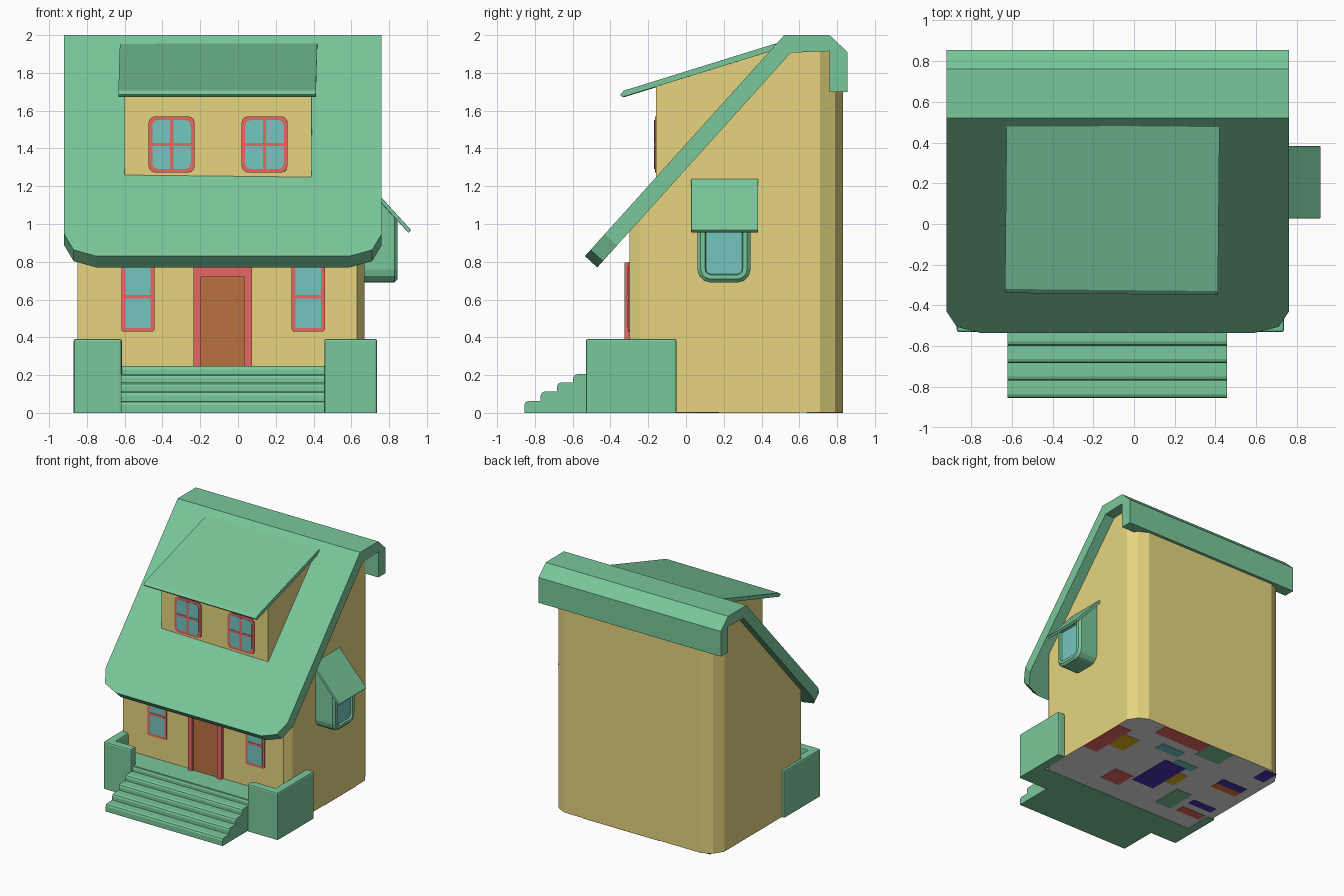
import bpy, bmesh, math
from mathutils import Vector

if "Cube" in bpy.data.objects:
    bpy.data.objects.remove(bpy.data.objects["Cube"])


def material(name, rgb):
    m = bpy.data.materials.new(name)
    m.diffuse_color = (*rgb, 1)
    m.use_nodes = True
    m.node_tree.nodes["Principled BSDF"].inputs["Base Color"].default_value = m.diffuse_color
    return m


GREEN = material("roof_green", (0.193, 0.575, 0.325))
WALL = material("wall_yellow", (0.79, 0.665, 0.215))
RED = material("frame_red", (0.80, 0.138, 0.125))
GLASS = material("glass_blue", (0.178, 0.56, 0.52))
BROWN = material("door_brown", (0.50, 0.165, 0.052))
BASE = material("base_grey", (0.79, 0.79, 0.79))
GOLD = material("base_gold", (0.78, 0.47, 0.01))
VIOLET = material("base_violet", (0.07, 0.03, 0.45))
ORANGE = material("base_orange", (0.80, 0.20, 0.03))


def finish(name, bm, mats):
    bmesh.ops.recalc_face_normals(bm, faces=bm.faces[:])
    me = bpy.data.meshes.new(name)
    bm.to_mesh(me)
    bm.free()
    ob = bpy.data.objects.new(name, me)
    bpy.context.collection.objects.link(ob)
    for m in mats:
        me.materials.append(m)
    return ob


def loft(a, b):
    """Closed solid between two matching loops of points."""
    bm = bmesh.new()
    va = [bm.verts.new(p) for p in a]
    vb = [bm.verts.new(p) for p in b]
    bm.faces.new(va)
    bm.faces.new(vb[::-1])
    n = len(va)
    for i in range(n):
        j = (i + 1) % n
        bm.faces.new((va[i], vb[i], vb[j], va[j]))
    bmesh.ops.recalc_face_normals(bm, faces=bm.faces[:])
    return bm


def prism_bm(pts, axis, lo, hi):
    def put(p, d):
        q = list(p)
        q.insert("xyz".index(axis), d)
        return q
    return loft([put(p, lo) for p in pts], [put(p, hi) for p in pts])


def prism(name, pts, axis, lo, hi, mat, bevel=0):
    bm = prism_bm(pts, axis, lo, hi)
    if bevel:  # round all edges except those on the ground
        edges = [e for e in bm.edges if max(v.co.z for v in e.verts) > 0.001]
        bmesh.ops.bevel(bm, geom=edges, offset=bevel, segments=2,
                        profile=0.5, affect='EDGES')
    return finish(name, bm, [mat])


def rect(x0, x1, z0, z1, r=0.0, corners="bl br tr tl"):
    """Rectangle outline with rounded corners."""
    out = []
    for key, x, z, sx, sz, a0 in (("bl", x0, z0, 1, 1, 180), ("br", x1, z0, -1, 1, 270),
                                  ("tr", x1, z1, -1, -1, 0), ("tl", x0, z1, 1, -1, 90)):
        if r and key in corners:
            for k in range(4):
                a = math.radians(a0 + 30 * k)
                out.append((x + sx * r + r * math.cos(a), z + sz * r + r * math.sin(a)))
        else:
            out.append((x, z))
    return out


def cut(bm, co, no):
    """Slice away everything on the normal side and cap it."""
    bmesh.ops.bisect_plane(bm, geom=bm.verts[:] + bm.edges[:] + bm.faces[:],
                           plane_co=co, plane_no=no, clear_outer=True)
    bmesh.ops.holes_fill(bm, edges=[e for e in bm.edges if e.is_boundary], sides=0)


SLOPE = 1.109

# House body: chamfered footprint, sliced under the roof
foot = [(-0.85, -0.30), (0.63, -0.30), (0.67, -0.24), (0.67, 0.71), (0.62, 0.79),
        (0.54, 0.83), (-0.72, 0.83), (-0.80, 0.79), (-0.85, 0.71)]
bm = prism_bm(foot, "z", 0.003, 1.92)
cut(bm, (0, -0.47, 0.775), (0, -SLOPE, 1))
bmesh.ops.recalc_face_normals(bm, faces=bm.faces[:])
for f in bm.faces:
    f.material_index = 1 if f.normal.z < -0.9 else 0
finish("house_body", bm, [WALL, BASE])

# Coloured patches on the underside: fractions from right to left, back to front
for i, (mat, u0, u1, v0, v1) in enumerate((
        (RED, 0.0, 0.09, 0.20, 0.58), (GOLD, 0.07, 0.19, 0.27, 0.45),
        (RED, 0.20, 0.50, 0.0, 0.12), (GREEN, 0.50, 0.66, 0.0, 0.17),
        (VIOLET, 0.89, 0.96, 0.02, 0.16), (GLASS, 0.30, 0.45, 0.20, 0.28),
        (VIOLET, 0.42, 0.56, 0.36, 0.72), (GLASS, 0.47, 0.60, 0.30, 0.37),
        (GOLD, 0.56, 0.62, 0.44, 0.60), (RED, 0.28, 0.40, 0.68, 0.84),
        (ORANGE, 0.78, 0.94, 0.38, 0.44), (VIOLET, 0.78, 0.94, 0.31, 0.38),
        (VIOLET, 0.80, 0.95, 0.66, 0.72), (GREEN, 0.66, 0.76, 0.62, 0.86),
        (RED, 0.80, 0.95, 0.78, 0.85))):
    prism("underside_patch_%d" % i,
          rect(0.67 - 1.52 * u1, 0.67 - 1.52 * u0, 0.83 - 1.13 * v1, 0.83 - 1.13 * v0),
          "z", 0.0, 0.005, mat)

# Main roof slope with clipped front corners
L, R = -0.92, 0.76
plan = [(L, 0.52), (L, -0.43), (L + 0.05, -0.505), (L + 0.17, -0.535),
        (R - 0.17, -0.535), (R - 0.05, -0.505), (R, -0.43), (R, 0.52)]
top = [(x, y, 0.83 + (y + 0.535) * SLOPE) for x, y in plan]
under = [(x, y + 0.065, z - 0.06) if y < 0.5 else (x, 0.555, 1.907) for x, y, z in top]
finish("roof_slope", loft(top, under), [GREEN])
# Ridge and back flap
prism("roof_ridge", [(0.52, 2.0), (0.76, 2.0), (0.855, 1.91), (0.855, 1.70),
                     (0.76, 1.70), (0.76, 1.915), (0.555, 1.907)], "x", L, R, GREEN)

# Dormer with shed roof
turned = [
    prism("dormer_body", [(-0.154, 1.2), (-0.154, 1.735), (0.45, 1.92), (0.44, 1.82)],
          "x", -0.60, 0.39, WALL),
    prism("dormer_roof", [(-0.332, 1.672), (-0.345, 1.685), (-0.325, 1.706),
                          (0.48, 1.956), (0.47, 1.92)], "x", -0.63, 0.415, GREEN)]


def window(name, x0, x1, z0, z1, y, r, rin, upright):
    """Red frame, glass plate and glazing bars on a front wall."""
    b = 0.02
    xm, zm = (x0 + x1) / 2, (z0 + z1) / 2
    parts = [prism(name + "_frame", rect(x0, x1, z0, z1, r), "y", y - 0.008, y + 0.01, RED),
             prism(name + "_glass", rect(x0 + b, x1 - b, z0 + b, z1 - b, rin),
                   "y", y - 0.010, y, GLASS),
             prism(name + "_crossbar", rect(x0 + b, x1 - b, zm - 0.009, zm + 0.009),
                   "y", y - 0.014, y, RED)]
    if upright:
        parts.append(prism(name + "_upright", rect(xm - 0.009, xm + 0.009, z0 + b, z1 - b),
                           "y", y - 0.014, y, RED))
    return parts


for side, x in (("left", -0.350), ("right", 0.142)):
    turned += window("dormer_window_" + side, x - 0.122, x + 0.122, 1.272, 1.57,
                     -0.154, 0.035, 0.03, True)
for ob in turned:  # the dormer sits very slightly twisted
    ob.rotation_euler.z = -0.01

# Ground floor windows
for side, x in (("left", -0.53), ("right", 0.372)):
    window("front_window_" + side, x - 0.088, x + 0.088, 0.43, 0.80, -0.30, 0.015, 0, False)

# Door and its frame
prism("door", rect(-0.195, 0.036, 0.245, 0.722), "y", -0.308, -0.29, BROWN)
prism("door_frame", [(-0.235, 0.245), (-0.195, 0.245), (-0.195, 0.72), (0.035, 0.72),
                     (0.035, 0.245), (0.075, 0.245), (0.075, 0.795), (-0.235, 0.795)],
      "y", -0.325, -0.29, RED)

# Stairs with rounded nosings
stairs = [(-0.31, 0.0), (-0.855, 0.0)]
heights = (0.063, 0.113, 0.16, 0.205, 0.248)
for i, z in enumerate(heights):
    y = -0.855 + 0.086 * i
    if i:
        stairs.append((y, heights[i - 1]))
    stairs += [(y, z - 0.02), (y + 0.006, z - 0.006), (y + 0.02, z)]
stairs.append((-0.31, heights[-1]))
prism("stairs", stairs, "x", -0.62, 0.457, GREEN)
prism("porch_floor", rect(-0.83, 0.70, -0.50, -0.29), "z", 0, 0.248, GREEN)

# L-shaped porch walls
for side, xi, xo in (("left", -0.615, -0.87), ("right", 0.457, 0.737)):
    t = 0.07 if xo > 0 else -0.07
    prism("porch_wall_" + side, [(xi, -0.53), (xo, -0.53), (xo, -0.05), (xo - t, -0.05),
                                 (xo - t, -0.46), (xi, -0.46)], "z", 0, 0.392, GREEN, 0.012)

# Side bay with inset window, sliced under its awning
bm = prism_bm(rect(0.06, 0.342, 0.69, 1.3, 0.07, "bl br"), "x", 0.6, 0.828)
cut(bm, (0.9, 0, 0.96), (1.157, 0, 1))
bmesh.ops.recalc_face_normals(bm, faces=bm.faces[:])
face = max(bm.faces, key=lambda f: (f.normal.x > 0.99, f.calc_center_median().x))
for width, push in ((0.018, 0.017), (0.022, 0.0), (0.005, -0.015)):
    bmesh.ops.inset_region(bm, faces=[face], thickness=width, use_even_offset=True)
    bmesh.ops.translate(bm, verts=face.verts[:], vec=Vector((push, 0, 0)))
face.material_index = 1
finish("side_bay", bm, [GREEN, GLASS])
prism("side_awning", [(0.66, 1.25), (0.917, 0.967), (0.902, 0.953), (0.645, 1.236)],
      "y", 0.027, 0.382, GREEN, 0.004)
